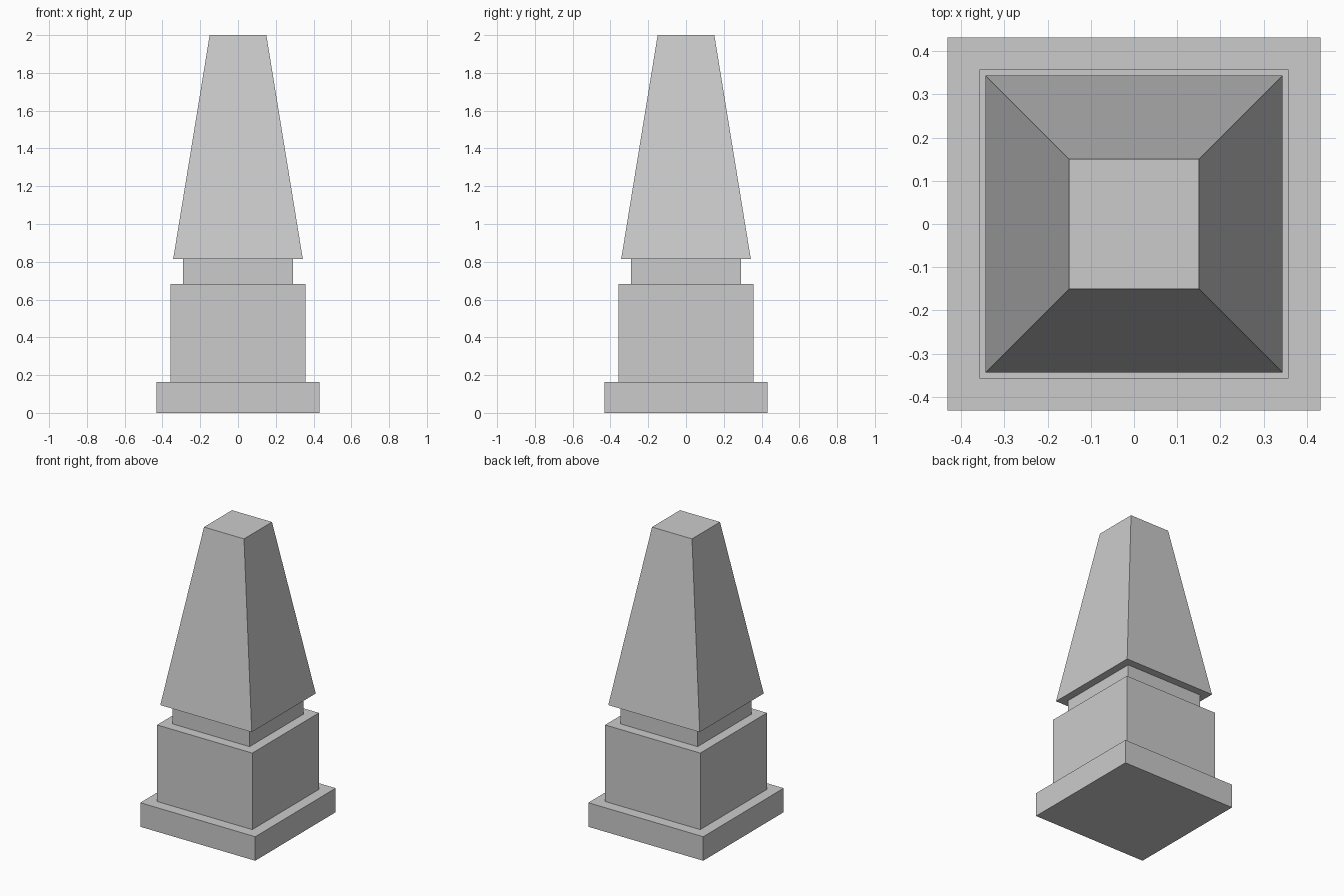
import bpy
import bmesh

if "Cube" in bpy.data.objects:
    bpy.data.objects.remove(bpy.data.objects["Cube"])


def tapered_block(name, half_bottom, half_top, z0, z1):
    """Square block whose top and bottom may differ in width."""
    bm = bmesh.new()
    rings = []
    for h, z in ((half_bottom, z0), (half_top, z1)):
        rings.append([bm.verts.new((sx * h, sy * h, z))
                      for sx, sy in ((-1, -1), (1, -1), (1, 1), (-1, 1))])
    low, high = rings
    bm.faces.new(low[::-1])
    bm.faces.new(high)
    for i in range(4):
        j = (i + 1) % 4
        bm.faces.new((low[i], low[j], high[j], high[i]))
    mesh = bpy.data.meshes.new(name)
    bm.to_mesh(mesh)
    bm.free()
    obj = bpy.data.objects.new(name, mesh)
    bpy.context.collection.objects.link(obj)
    return obj


# Stacked parts: name, bottom half width, top half width, bottom z, top z
for part in (
    ("plinth", 0.431, 0.431, 0.0, 0.163),
    ("pedestal", 0.357, 0.357, 0.163, 0.682),
    ("neck", 0.29, 0.29, 0.682, 0.815),
    ("tapered_shaft", 0.343, 0.15, 0.815, 2.0),
):
    tapered_block(*part)
